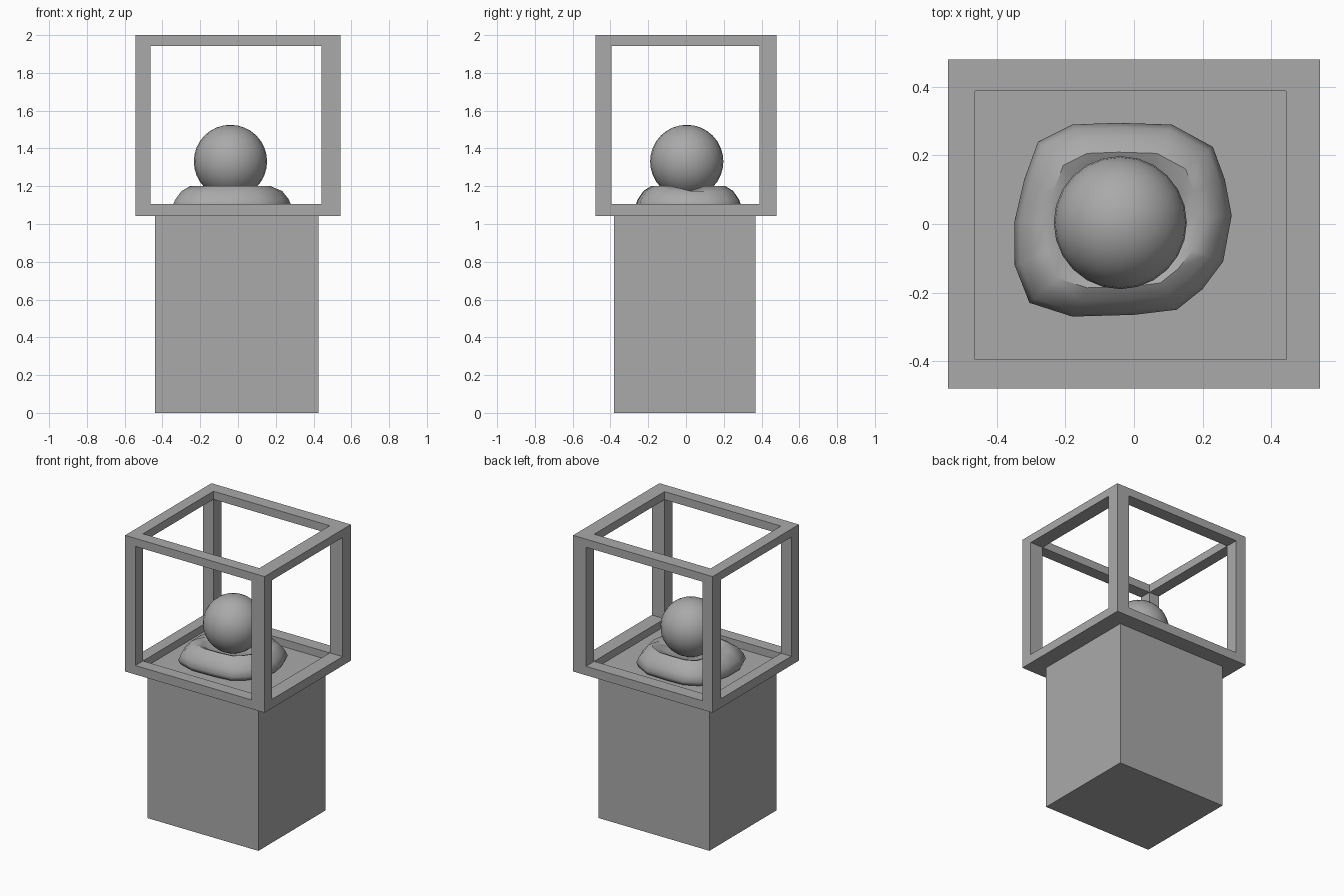
import bpy, bmesh, math
from mathutils import Vector

cube = bpy.data.objects.get("Cube")
if cube:
    bpy.data.objects.remove(cube)

grey = bpy.data.materials.new("plain grey")
grey.use_nodes = True
COLOUR = (0.4, 0.4, 0.4, 1)
grey.diffuse_color = COLOUR
grey.node_tree.nodes["Principled BSDF"].inputs["Base Color"].default_value = COLOUR


def finish(name, bm, smooth_angle=None):
    bmesh.ops.recalc_face_normals(bm, faces=bm.faces)
    mesh = bpy.data.meshes.new(name)
    bm.to_mesh(mesh)
    bm.free()
    mesh.materials.append(grey)
    obj = bpy.data.objects.new(name, mesh)
    bpy.context.collection.objects.link(obj)
    if smooth_angle:
        bpy.ops.object.select_all(action='DESELECT')
        obj.select_set(True)
        bpy.context.view_layer.objects.active = obj
        bpy.ops.object.shade_smooth_by_angle(angle=math.radians(smooth_angle))
    return obj


def cell_solid(name, axes, filled):
    """Outer skin of the filled cells of an uneven grid."""
    bm = bmesh.new()
    counts = [len(a) - 1 for a in axes]
    cells = {(i, j, k) for i in range(counts[0]) for j in range(counts[1])
             for k in range(counts[2]) if filled(i, j, k)}
    for cell in cells:
        for axis in range(3):
            for side in (0, 1):
                beyond = list(cell)
                beyond[axis] += 2 * side - 1
                if tuple(beyond) in cells:
                    continue
                u, v = (axis + 1) % 3, (axis + 2) % 3
                corners = []
                for du, dv in ((0, 0), (1, 0), (1, 1), (0, 1)):
                    idx = list(cell)
                    idx[axis] += side
                    idx[u] += du
                    idx[v] += dv
                    corners.append(bm.verts.new([axes[n][idx[n]] for n in range(3)]))
                bm.faces.new(corners)
    bmesh.ops.remove_doubles(bm, verts=bm.verts, dist=0.001)
    bmesh.ops.recalc_face_normals(bm, faces=bm.faces)
    return finish(name, bm)


# Pedestal block
cell_solid("pedestal", [(-0.44, 0.425), (-0.38, 0.368), (0, 1.042)],
           lambda i, j, k: True)


# Open display frame with a thin floor, square posts and rails
def frame_rule(i, j, k):
    x_edge, y_edge = i != 1, j != 1
    if k == 0:
        return True
    if k == 2:
        return x_edge and y_edge
    return x_edge or y_edge


cell_solid("display_frame",
           [(-0.543, -0.463, 0.443, 0.543), (-0.48, -0.395, 0.388, 0.48),
            (1.042, 1.052, 1.105, 1.943, 2.0)], frame_rule)

# Soft cushion: one lumpy outline, lofted through scaled rings
OUTLINE = [(-0.28, 0.24), (-0.18, 0.29), (-0.05, 0.295), (0.11, 0.29),
           (0.23, 0.225), (0.265, 0.13), (0.285, 0.025), (0.26, -0.11),
           (0.2, -0.19), (0.125, -0.25), (0, -0.265), (-0.18, -0.27),
           (-0.305, -0.23), (-0.348, -0.12), (-0.348, 0.01), (-0.32, 0.13)]
RINGS = [(0.8, 1.047), (0.96, 1.062), (1.0, 1.09), (0.95, 1.13),
         (0.84, 1.175), (0.7, 1.2), (0.58, 1.185), (0.42, 1.15)]
centre = Vector((-0.035, 0.01))
bm = bmesh.new()
loops = []
for scale, z in RINGS:
    loop = []
    for point in OUTLINE:
        p = centre + (Vector(point) - centre) * scale
        # the rim sags on the left and right sides
        sag = 0.025 if z > 1.18 and abs(point[1]) < 0.06 and abs(point[0]) > 0.2 else 0
        loop.append(bm.verts.new((p.x, p.y, z - sag)))
    loops.append(loop)
for low, high in zip(loops, loops[1:]):
    for n in range(len(low)):
        m = (n + 1) % len(low)
        bm.faces.new((low[n], low[m], high[m], high[n]))
bm.faces.new(loops[0][::-1])
bm.faces.new(loops[-1])
finish("cushion", bm, 50)

# Ball resting on the cushion
bm = bmesh.new()
bmesh.ops.create_uvsphere(bm, u_segments=24, v_segments=16, radius=0.194)
bmesh.ops.translate(bm, verts=bm.verts, vec=(-0.04, 0.004, 1.331))
finish("ball", bm, 40)
